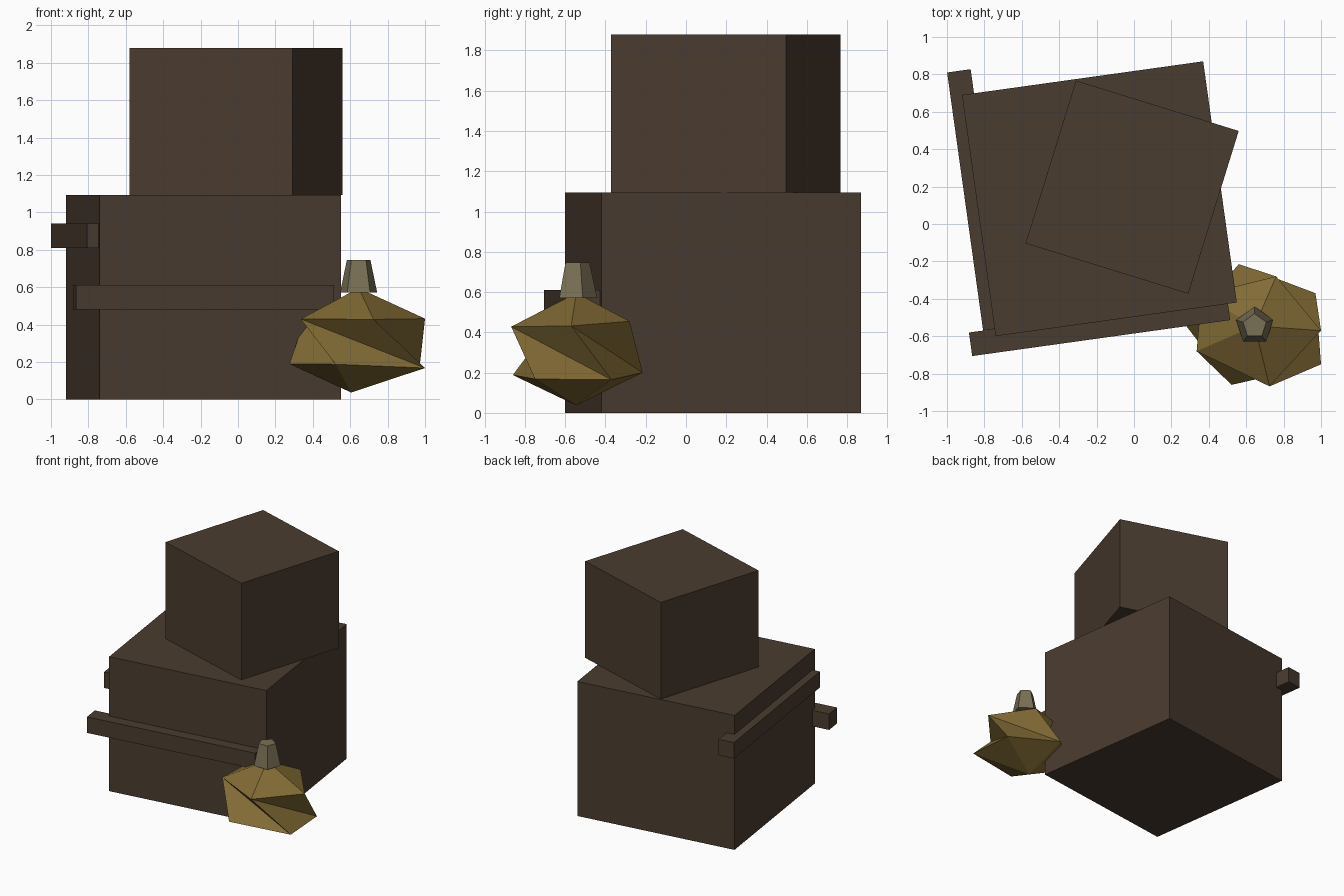
import bpy
import bmesh
from math import radians
from mathutils import Matrix

if "Cube" in bpy.data.objects:
    bpy.data.objects.remove(bpy.data.objects["Cube"], do_unlink=True)


def make_material(name, rgb):
    mat = bpy.data.materials.new(name)
    mat.use_nodes = True
    colour = (*rgb, 1.0)
    mat.diffuse_color = colour
    mat.node_tree.nodes["Principled BSDF"].inputs["Base Color"].default_value = colour
    return mat


wood = make_material("dark_wood", (0.068, 0.045, 0.029))
skin = make_material("ochre_skin", (0.22, 0.145, 0.035))
stalk = make_material("dry_stalk", (0.19, 0.16, 0.09))


def finish(name, bm, mat):
    bmesh.ops.recalc_face_normals(bm, faces=bm.faces)
    mesh = bpy.data.meshes.new(name)
    bm.to_mesh(mesh)
    bm.free()
    mesh.materials.append(mat)
    obj = bpy.data.objects.new(name, mesh)
    bpy.context.collection.objects.link(obj)
    return obj


def box(name, centre, size, turn):
    """Box turned about z by a number of degrees."""
    bm = bmesh.new()
    bmesh.ops.create_cube(bm, size=1, matrix=Matrix.Diagonal((*size, 1)))
    obj = finish(name, bm, wood)
    obj.location = centre
    obj.rotation_euler.z = radians(turn)


# Stacked crates
box("lower_crate", (-0.185, 0.135, 0.547), (1.302, 1.302, 1.094), 7.94)
box("upper_crate", (-0.01, 0.197, 1.487), (0.911, 0.911, 0.786), -17.2)

# Slats on two sides of the lower crate
box("front_slat", (-0.184, -0.547, 0.546), (1.393, 0.127, 0.13), 7.94)
box("side_slat", (-0.84, 0.129, 0.875), (0.127, 1.393, 0.13), 7.94)

# Gourd: uneven, squashed twenty-sided body
upper = [(0.76, -0.28, 0.455), (0.36, -0.38, 0.44), (0.335, -0.68, 0.43),
         (0.725, -0.868, 0.428), (1.0, -0.57, 0.432)]
lower = [(0.56, -0.215, 0.2), (0.275, -0.54, 0.19), (0.522, -0.86, 0.188),
         (1.0, -0.75, 0.168), (0.97, -0.37, 0.165)]
bm = bmesh.new()
top = bm.verts.new((0.645, -0.545, 0.595))
bottom = bm.verts.new((0.605, -0.545, 0.037))
up = [bm.verts.new(p) for p in upper]
low = [bm.verts.new(p) for p in lower]
for i in range(5):
    j = (i + 1) % 5
    bm.faces.new((top, up[i], up[j]))
    bm.faces.new((bottom, low[j], low[i]))
    bm.faces.new((up[i], low[i], low[j]))
    bm.faces.new((up[i], low[j], up[j]))
finish("gourd_body", bm, skin)

# Five-sided tapered stem with a corner towards the back
bm = bmesh.new()
bmesh.ops.create_cone(bm, cap_ends=True, segments=5, radius1=0.104,
                      radius2=0.066, depth=0.175)
for v in bm.verts:
    v.co.x, v.co.y = v.co.x, v.co.y
ref = max(bm.verts, key=lambda v: v.co.y).co
spin = Matrix.Rotation(ref.xy.angle_signed((0, 1)) * -1, 3, "Z")
bmesh.ops.rotate(bm, verts=bm.verts, cent=(0, 0, 0), matrix=spin)
stem = finish("gourd_stem", bm, stalk)
stem.location = (0.645, -0.545, 0.659)
